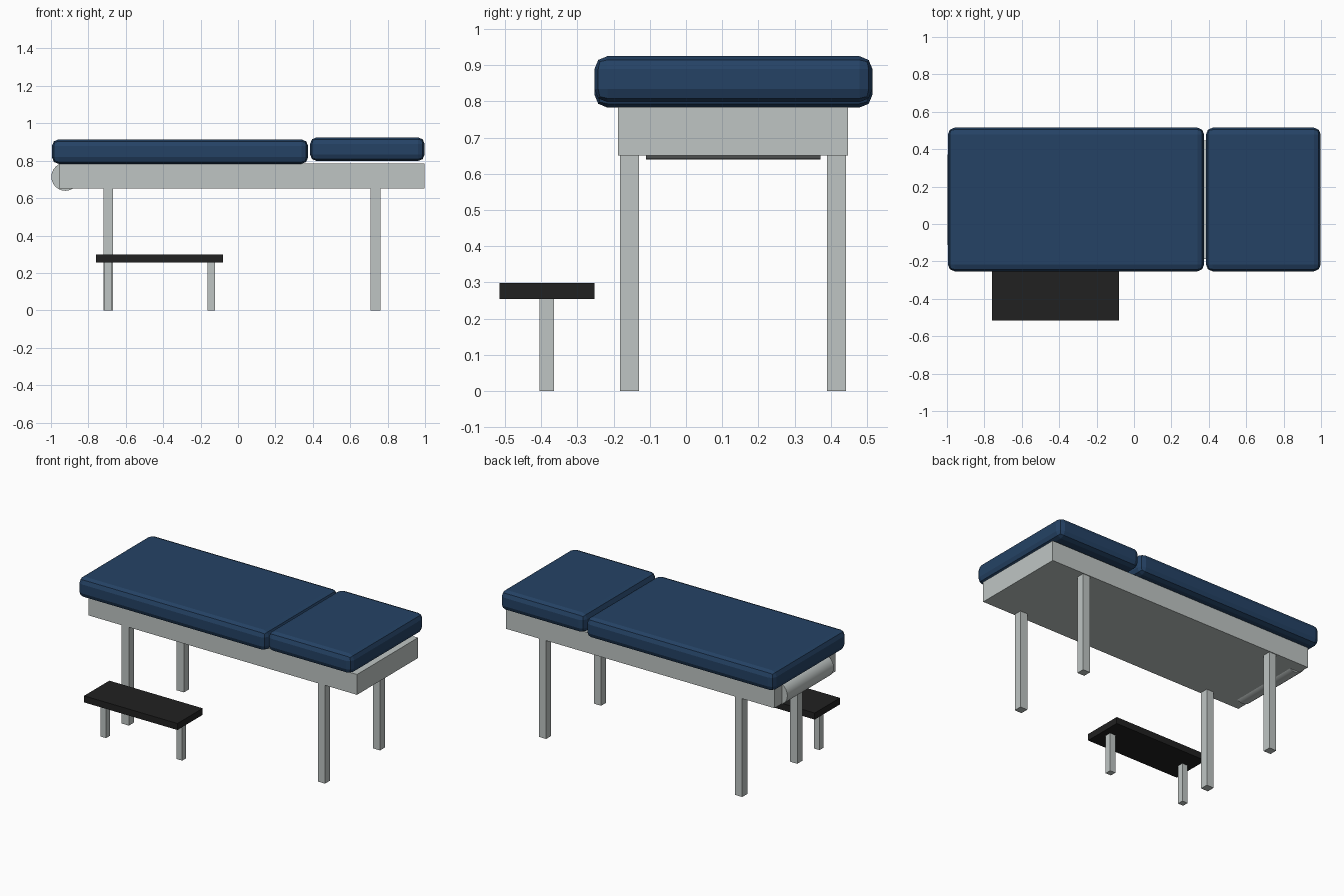
import bpy
import math

if "Cube" in bpy.data.objects:
    bpy.data.objects.remove(bpy.data.objects["Cube"])


def material(name, rgb):
    m = bpy.data.materials.new(name)
    m.diffuse_color = (*rgb, 1.0)
    m.use_nodes = True
    m.node_tree.nodes["Principled BSDF"].inputs["Base Color"].default_value = m.diffuse_color
    return m


BLUE = material("navy vinyl", (0.018, 0.055, 0.13))
GREY = material("grey metal", (0.52, 0.56, 0.55))
BLACK = material("black rubber", (0.015, 0.015, 0.015))


def box(name, lo, hi, mat, bevel=0.0):
    """Box between two corners, with an optional two-segment rounded edge."""
    bpy.ops.mesh.primitive_cube_add(size=1)
    ob = bpy.context.object
    ob.name = name
    for v in ob.data.vertices:
        for i in range(3):
            v.co[i] = lo[i] if v.co[i] < 0 else hi[i]
    ob.data.materials.append(mat)
    if bevel:
        mod = ob.modifiers.new("rounded edges", 'BEVEL')
        mod.width = bevel
        mod.segments = 2
    return ob


# padded cushions
box("body_cushion", (-0.995, -0.253, 0.783), (0.375, 0.515, 0.914), BLUE, 0.036)
box("head_cushion", (0.385, -0.253, 0.798), (0.998, 0.515, 0.925), BLUE, 0.036)

# table frame and legs
box("table_frame", (-0.957, -0.188, 0.65), (0.998, 0.447, 0.784), GREY)
for xn, x in (("foot", -0.693), ("head", 0.735)):
    for yn, y in (("front", -0.156), ("back", 0.416)):
        box(f"{yn}_{xn}_leg", (x - 0.026, y - 0.026, 0),
            (x + 0.026, y + 0.026, 0.652), GREY)

# paper roll at the foot end
bpy.ops.mesh.primitive_cylinder_add(vertices=24, radius=0.075, depth=0.482,
                                    location=(-0.923, 0.13, 0.714),
                                    rotation=(math.pi / 2, 0, 0))
roll = bpy.context.object
roll.name = "paper_roll"
roll.data.materials.append(GREY)
bpy.ops.object.shade_smooth_by_angle(angle=math.radians(30))

# step stool in front
box("step_top", (-0.76, -0.515, 0.255), (-0.08, -0.253, 0.298), BLACK)
for side, x in (("left", -0.697), ("right", -0.143)):
    box(f"{side}_step_leg", (x - 0.02, -0.405, 0), (x + 0.02, -0.365, 0.256), GREY)
